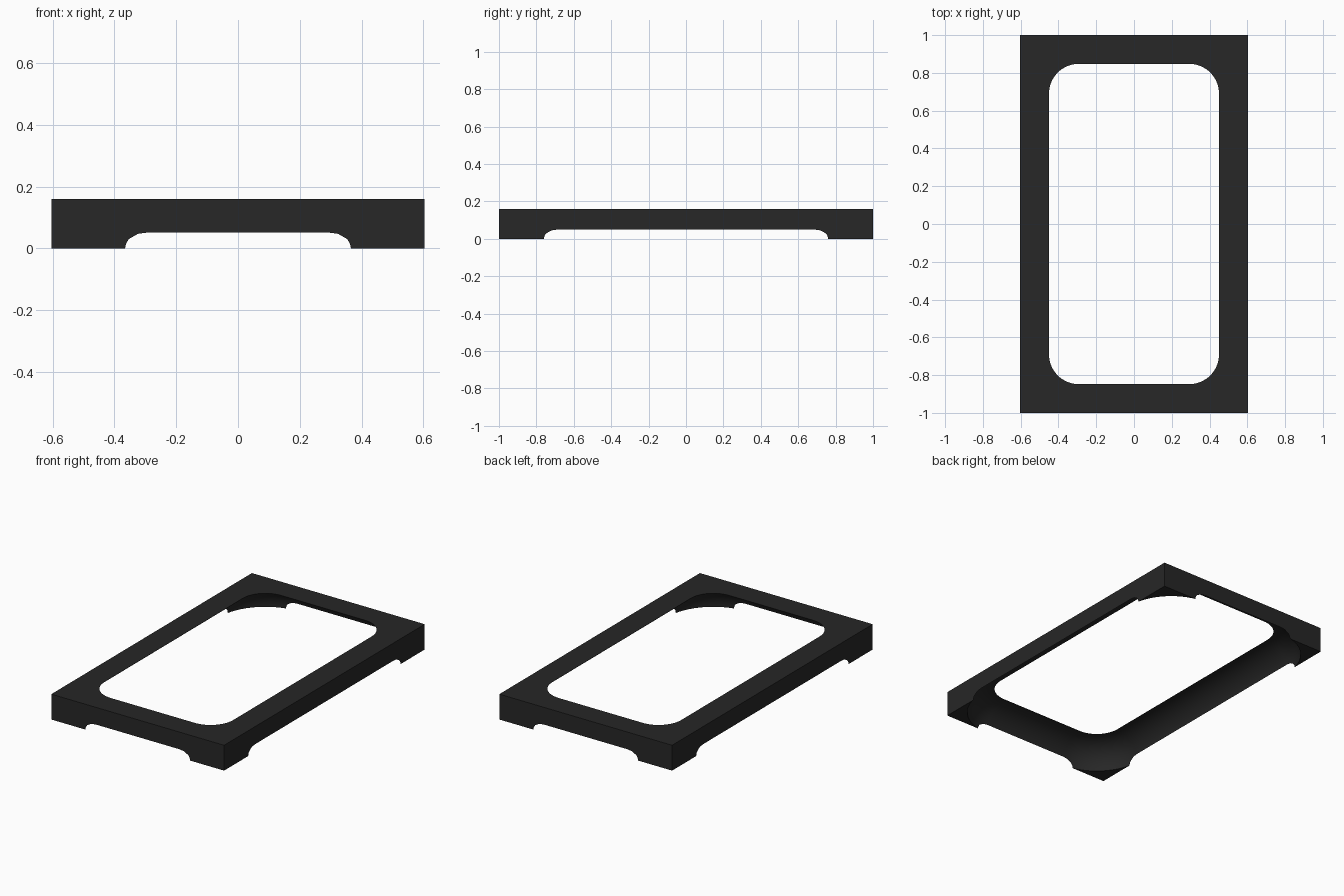
import bpy, bmesh
from math import sin, cos, pi

if "Cube" in bpy.data.objects:
    bpy.data.objects.remove(bpy.data.objects["Cube"])

HX, HY, H = 0.603, 1.0, 0.16      # half width, half length, height
CX, CY = 0.292, 0.69              # centres of the rounded corners
R = 0.158                         # cove radius, also hole corner radius
SEG, STEPS = 16, 16


def rounded_ring(bm, r, z):
    """Rounded rectangle: circle of radius r swept round four corner centres."""
    ring = []
    for q, (sx, sy) in enumerate(((1, 1), (-1, 1), (-1, -1), (1, -1))):
        for i in range(SEG + 1):
            a = (q + i / SEG) * pi / 2
            ring.append(bm.verts.new((sx * CX + r * cos(a), sy * CY + r * sin(a), z)))
    return ring


def add_object(name, bm):
    bmesh.ops.recalc_face_normals(bm, faces=bm.faces)
    mesh = bpy.data.meshes.new(name)
    bm.to_mesh(mesh)
    bm.free()
    ob = bpy.data.objects.new(name, mesh)
    bpy.context.collection.objects.link(ob)
    return ob


# Solid slab
bm = bmesh.new()
bmesh.ops.create_cube(bm, size=1)
for v in bm.verts:
    v.co = (v.co.x * 2 * HX, v.co.y * 2 * HY, (v.co.z + 0.5) * H)
frame = add_object("frame", bm)

# Cutter: vertical skirt, quarter-round cove, then vertical opening
bm = bmesh.new()
profile = [(2 * R + 0.003, -0.1)]
profile += [(R + (R + 0.003) * cos(i / STEPS * pi / 2), R * sin(i / STEPS * pi / 2))
            for i in range(STEPS + 1)]
profile.append((R, 0.3))
rings = [rounded_ring(bm, r, z) for r, z in profile]
for a, b in zip(rings, rings[1:]):
    for i in range(len(a)):
        j = (i + 1) % len(a)
        bm.faces.new((a[i], a[j], b[j], b[i]))
bm.faces.new(rings[0])
bm.faces.new(rings[-1])
cutter = add_object("cove_cutter", bm)
cutter.hide_render = True

# Hollow the slab, leaving four feet
mod = frame.modifiers.new("cove", 'BOOLEAN')
mod.object = cutter
mod.operation = 'DIFFERENCE'
mod.solver = 'EXACT'
bpy.ops.object.select_all(action='DESELECT')
frame.select_set(True)
bpy.context.view_layer.objects.active = frame
bpy.ops.object.modifier_apply(modifier=mod.name)
bpy.data.objects.remove(cutter)
bpy.ops.object.shade_smooth_by_angle(angle=pi / 6)

# Dark finish
mat = bpy.data.materials.new("dark")
mat.diffuse_color = (0.02, 0.02, 0.02, 1)
mat.use_nodes = True
mat.node_tree.nodes["Principled BSDF"].inputs["Base Color"].default_value = mat.diffuse_color
frame.data.materials.clear()
frame.data.materials.append(mat)
